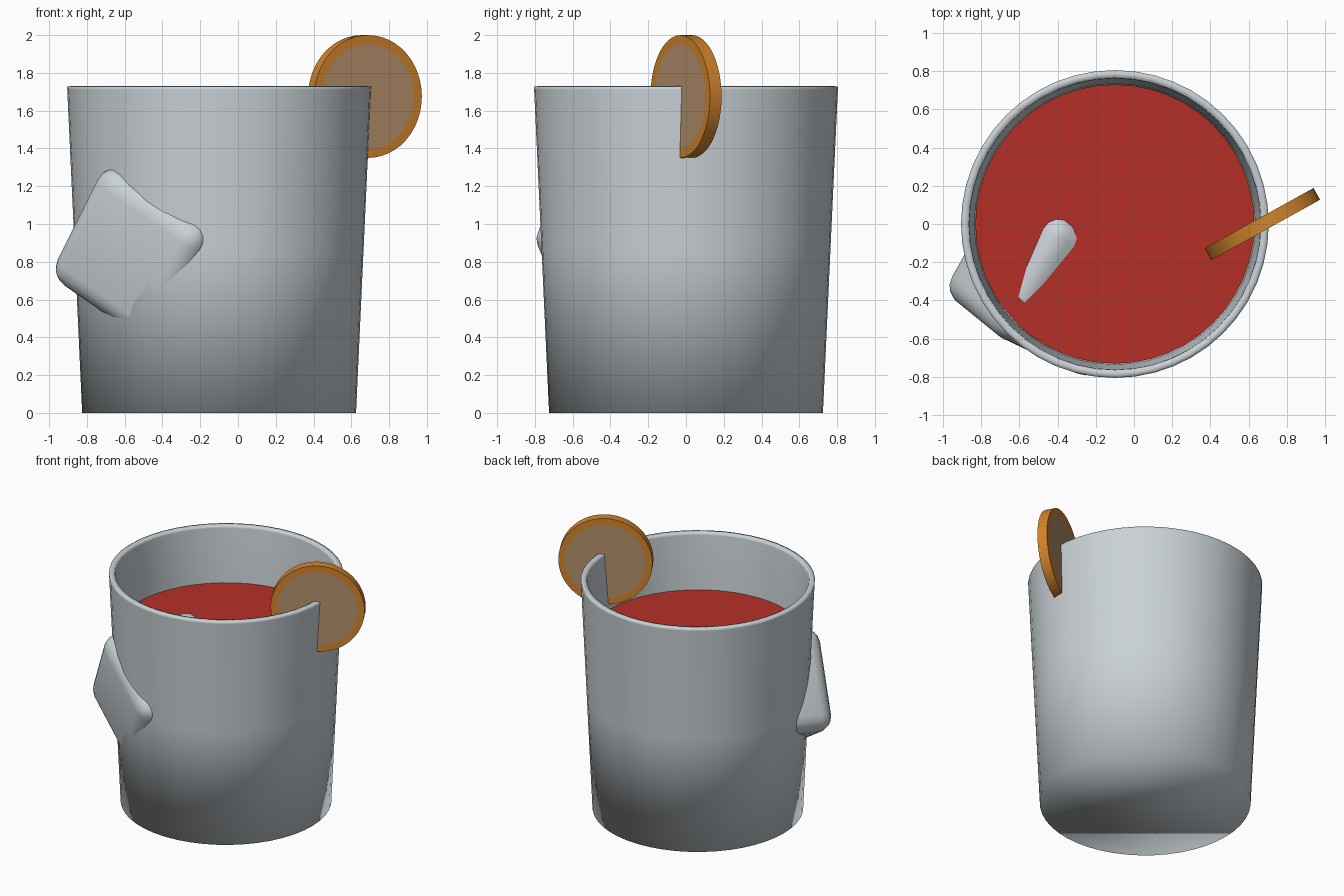
import bpy, bmesh, math
from mathutils import Matrix, Vector

if "Cube" in bpy.data.objects:
    bpy.data.objects.remove(bpy.data.objects["Cube"])


def material(name, rgb):
    m = bpy.data.materials.new(name)
    m.diffuse_color = (*rgb, 1)
    m.use_nodes = True
    m.node_tree.nodes["Principled BSDF"].inputs["Base Color"].default_value = m.diffuse_color
    return m


GLASS = material("pale grey glass", (0.59, 0.64, 0.67))
DRINK = material("red drink", (0.46, 0.03, 0.02))
PEEL = material("orange peel", (0.64, 0.23, 0.025))
FLESH = material("peach flesh", (0.46, 0.28, 0.15))


def finish(name, bm, mats, loc=(0, 0, 0)):
    bmesh.ops.recalc_face_normals(bm, faces=bm.faces)
    me = bpy.data.meshes.new(name)
    bm.to_mesh(me)
    bm.free()
    for m in mats:
        me.materials.append(m)
    ob = bpy.data.objects.new(name, me)
    ob.location = loc
    bpy.context.collection.objects.link(ob)
    bpy.context.view_layer.objects.active = ob
    return ob


def smooth(ob, angle=None):
    bpy.ops.object.select_all(action='DESELECT')
    ob.select_set(True)
    bpy.context.view_layer.objects.active = ob
    if angle is None:
        bpy.ops.object.shade_smooth()
    else:
        bpy.ops.object.shade_smooth_by_angle(angle=math.radians(angle))


def lathe(name, profile, mats, loc, n=48):
    """Rings of (radius, height), closed by a flat cap at both ends."""
    bm = bmesh.new()
    rings = [[bm.verts.new((r * math.cos(2 * math.pi * i / n),
                            r * math.sin(2 * math.pi * i / n), z))
              for i in range(n)] for r, z in profile]
    for a, b in zip(rings, rings[1:]):
        for i in range(n):
            j = (i + 1) % n
            bm.faces.new((a[i], a[j], b[j], b[i]))
    bm.faces.new(rings[0])
    bm.faces.new(rings[-1])
    return finish(name, bm, mats, loc)


# Tapered tumbler: outside wall, rim, inside wall, floor
glass = lathe("glass", [(0.725, 0), (0.765, 0.87), (0.804, 1.71), (0.805, 1.727),
                        (0.785, 1.73), (0.764, 1.727), (0.762, 1.71),
                        (0.735, 1.30), (0.685, 0.05)], [GLASS], (-0.1, 0, 0))
smooth(glass)

# Drink filling the tumbler
drink = lathe("drink", [(0.675, 0.055), (0.73, 1.31)], [DRINK], (-0.1, 0, 0))
smooth(drink, 30)

# Tilted rounded ice cube, breaking through the wall and the drink's surface
bm = bmesh.new()
bmesh.ops.create_cube(bm, size=0.725)
bmesh.ops.bevel(bm, geom=bm.edges[:], offset=0.11, segments=4, profile=0.5,
                affect='EDGES')
a = Vector((0.305, -0.248, 0.61)).normalized()
b = Vector((0.555, -0.264, -0.385))
b = (b - a * b.dot(a)).normalized()
rot = Matrix((a, b, a.cross(b))).transposed()
bmesh.ops.transform(bm, matrix=rot.to_4x4(), verts=bm.verts)
ice = finish("ice_cube", bm, [GLASS], (-0.433, -0.285, 0.87))
smooth(ice, 30)

# Citrus slice on the rim: peel disc with inset flesh on both faces
bm = bmesh.new()
bmesh.ops.create_cone(bm, cap_ends=True, segments=48, radius1=0.325,
                      radius2=0.325, depth=0.07)
caps = [f for f in bm.faces if abs(f.normal.z) > 0.9]
bmesh.ops.inset_individual(bm, faces=caps, thickness=0.048)
for f in caps:
    f.material_index = 1
turn = Matrix.Rotation(math.radians(29), 4, 'Z') @ Matrix.Rotation(math.radians(90), 4, 'X')
bmesh.ops.transform(bm, matrix=turn, verts=bm.verts)
fruit = finish("citrus_slice", bm, [PEEL, FLESH], (0.672, 0.0, 1.675))
smooth(fruit, 30)
